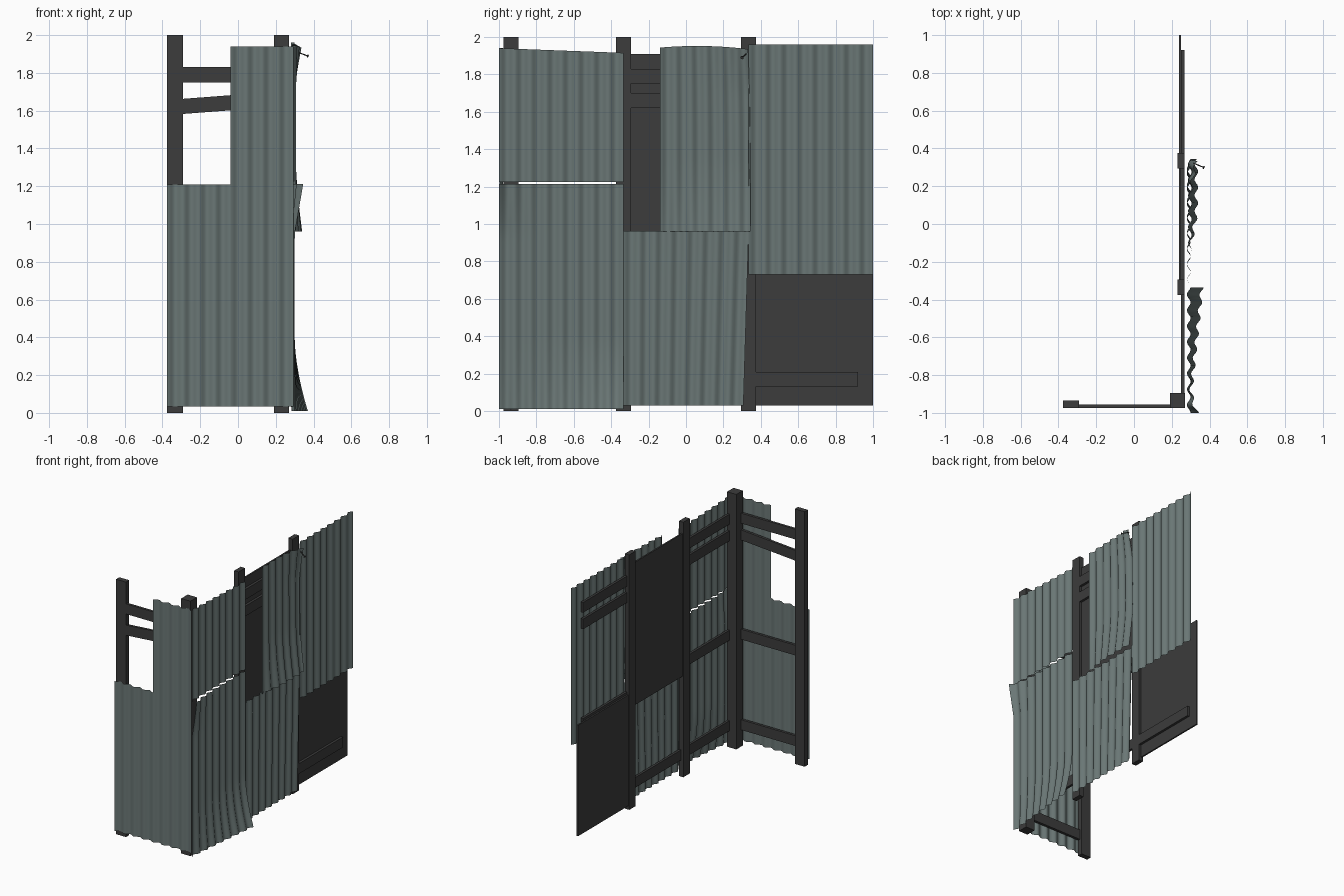
import bpy, math
from mathutils import Vector

cube = bpy.data.objects.get("Cube")
if cube:
    bpy.data.objects.remove(cube, do_unlink=True)


def material(name, rgb):
    mat = bpy.data.materials.new(name)
    mat.use_nodes = True
    mat.diffuse_color = (*rgb, 1)
    mat.node_tree.nodes["Principled BSDF"].inputs["Base Color"].default_value = (*rgb, 1)
    return mat


SHEET = material("weathered_grey_green", (0.145, 0.185, 0.18))
FRAME = material("dark_charcoal", (0.045, 0.045, 0.045))


def make(name, verts, faces, mat):
    mesh = bpy.data.meshes.new(name)
    mesh.from_pydata(verts, [], faces)
    mesh.materials.append(mat)
    mesh.update()
    obj = bpy.data.objects.new(name, mesh)
    bpy.context.collection.objects.link(obj)
    return obj


def box(name, x, y, z, rise=0):
    """Box from three ranges; rise lifts the high-x end."""
    verts = [(a, b, c + (rise if a == x[1] else 0)) for a in x for b in y for c in z]
    faces = [(0, 1, 3, 2), (4, 6, 7, 5), (0, 4, 5, 1), (2, 3, 7, 6), (0, 2, 6, 4), (1, 5, 7, 3)]
    return make(name, verts, faces, FRAME)


PITCH, AMP, STEPS = 0.0835, 0.010, 8


def sheet(name, span, z, base, side, bend=None, outline=None):
    """Corrugated sheet; bend(t, z) pushes outward, outline(t, v) shifts (along, z)."""
    cols = round((span[1] - span[0]) / PITCH * STEPS)
    rows = 24 if bend else 4
    verts, faces = [], []
    for j in range(rows + 1):
        v = j / rows
        for i in range(cols + 1):
            t = i / cols
            s = span[0] + t * (span[1] - span[0])
            h = z[0] + v * (z[1] - z[0])
            out = base + AMP * math.cos(math.tau * (s - span[0]) / PITCH)
            if bend:
                out += bend(t, h)
            if outline:
                ds, dz = outline(t, v)
                s, h = s + ds, h + dz
            verts.append((out, s, h) if side else (s, -out, h))
    w = cols + 1
    for j in range(rows):
        for i in range(cols):
            a = j * w + i
            faces.append((a, a + 1, a + w + 1, a + w))
    obj = make(name, verts, faces, SHEET)
    for p in obj.data.polygons:
        p.use_smooth = True
    return obj


def ramp(value, start, end):
    return min(1, max(0, (value - start) / (end - start)))


# Upright posts
box("corner_post", (0.19, 0.27), (-0.975, -0.895), (0, 2))
box("front_end_post", (-0.375, -0.29), (-0.975, -0.935), (0, 2))
for label, y in (("middle", -0.335), ("rear", 0.335)):
    box(label + "_post", (0.23, 0.268), (y - 0.04, y + 0.04), (0, 2))

# Horizontal rails on both walls
RAILS = {"low": 0.17, "middle": 0.88, "high": 1.66, "top": 1.79}
BAYS = {"first": (-0.9, -0.37), "second": (-0.3, 0.3), "third": (0.37, 0.92)}
for level, z in RAILS.items():
    for bay, span in BAYS.items():
        box(f"{level}_rail_{bay}_bay", (0.249, 0.268), span, (z - 0.04, z + 0.04))
    tilt = 0.038 if level == "high" else 0
    drop = z - tilt
    box(f"{level}_rail_front", (-0.3, 0.2), (-0.975, -0.955), (drop - 0.04, drop + 0.04), tilt)

# Backing boards
box("upper_board", (0.237, 0.249), (-0.33, 0.33), (0.79, 1.91))
box("lower_board", (0.237, 0.249), (0.34, 1.0), (0.03, 0.9))

# Front wall sheets
sheet("front_short_sheet", (-0.375, -0.04), (0.035, 1.21), 0.988, False)
sheet("front_tall_sheet", (-0.04, 0.295), (0.035, 1.94), 0.988, False)


# Side wall sheets
def lower_bend(t, z):
    foot = 0.07 * t * ramp(z, 0.4, 0.01) ** 1.7
    lip = 0.045 * (1 - t) ** 7 * ramp(z, 0.95, 1.21)
    return foot + lip


def loose_bend(t, z):
    foot = 0.034 * ramp(t, 0, 0.4) * ramp(z, 1.35, 0.96) ** 1.6
    curl = 0.038 * t ** 4 * ramp(z, 1.7, 1.95) ** 1.3
    return foot + curl


sheet("side_first_lower_sheet", (-1.0, -0.335), (0.01, 1.213), 0.29, True, lower_bend)
sheet("side_first_upper_sheet", (-1.0, -0.335), (1.225, 1.94), 0.29, True,
      outline=lambda t, v: (0, -0.025 * t * v))
sheet("side_second_lower_sheet", (-0.335, 0.335), (0.03, 0.963), 0.29, True,
      outline=lambda t, v: (-0.028 * t * (1 - v), 0))
sheet("side_second_loose_sheet", (-0.14, 0.345), (0.96, 1.943), 0.296, True, loose_bend,
      lambda t, v: (-0.013 * t * v ** 3, v * (0.05 * t * (1 - t) - 0.008 * t)))
sheet("side_third_upper_sheet", (0.335, 1.0), (0.73, 1.96), 0.29, True)


# Nail holding the loose corner
def rod(name, start, end, radius):
    start, end = Vector(start), Vector(end)
    axis = end - start
    bpy.ops.mesh.primitive_cylinder_add(vertices=8, radius=radius, depth=axis.length,
                                        location=(start + end) / 2,
                                        rotation=axis.to_track_quat("Z", "Y").to_euler())
    obj = bpy.context.object
    obj.name = name
    obj.data.materials.append(FRAME)


tail, head = Vector((0.315, 0.322, 1.91)), Vector((0.368, 0.3, 1.89))
rod("nail_shank", tail, head, 0.003)
rod("nail_head", head, head + (head - tail) * 0.05, 0.009)
